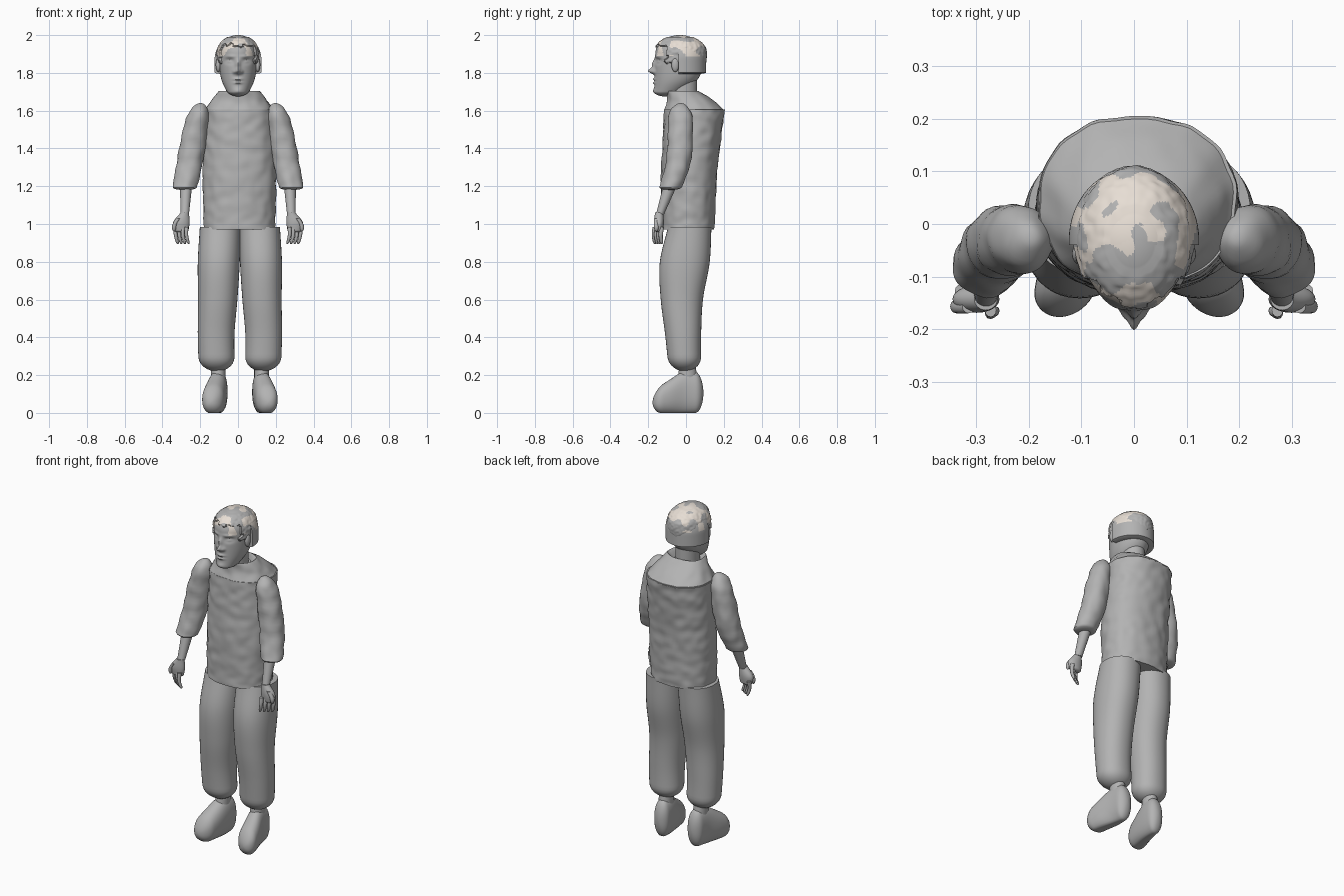
import bpy, bmesh, math
from mathutils import Vector, noise

cube = bpy.data.objects.get("Cube")
if cube:
    bpy.data.objects.remove(cube, do_unlink=True)


def material(name, rgb):
    m = bpy.data.materials.new(name)
    m.use_nodes = True
    m.diffuse_color = (*rgb, 1)
    m.node_tree.nodes["Principled BSDF"].inputs["Base Color"].default_value = (*rgb, 1)
    return m


GREY = material("plain grey", (.45, .45, .45))
CREAM = material("pale cream", (.8, .73, .66))


def along(values, t):
    """Smooth curve through evenly spaced values; a single number stays constant."""
    if not isinstance(values, tuple):
        return values
    spans = len(values) - 1
    i = min(int(t * spans), spans - 1)
    t = t * spans - i
    b, c = values[i], values[i + 1]
    a = values[i - 1] if i > 0 else 2 * b - c
    d = values[i + 2] if i + 2 <= spans else 2 * c - b
    slope_in, slope_out = (c - a) / 2, (d - b) / 2
    ease = t * t * (3 - 2 * t)
    return b + (c - b) * ease + t * (1 - t) * ((1 - t) * slope_in - t * slope_out)


def rounding(distance, length):
    """Radius factor that closes an end as a dome of the given length."""
    if distance >= length:
        return 1
    return math.sqrt(max(0, 1 - (1 - distance / length) ** 2))


def signed_power(value, power):
    return math.copysign(abs(value) ** (2 / power), value)


def loft(name, x, y, z, width, depth, ends=(0, 0), sides=24, rows=20, power=2,
         lengthwise=False, side=1, middle=0, shape=None, rule=None, cut=None):
    """Skin oval sections along a path; lengthwise sections stand upright along y."""
    bm = bmesh.new()
    loops = []
    for row in range(rows + 1):
        t = (1 - math.cos(math.pi * row / rows)) / 2
        centre = Vector((along(x, t), along(y, t), along(z, t)))
        dome = max(rounding(t, ends[0]) * rounding(1 - t, ends[1]), .01)
        loop = []
        for k in range(sides):
            angle = math.tau * k / sides
            u = signed_power(math.cos(angle), power) * along(width, t) * dome
            v = signed_power(math.sin(angle), power) * along(depth, t) * dome
            co = centre + (Vector((u, 0, v)) if lengthwise else Vector((u, v, 0)))
            if shape:
                co = shape(co, centre)
            loop.append(bm.verts.new((middle + side * co.x, co.y, co.z)))
        loops.append(loop)
    for low, high in zip(loops, loops[1:]):
        for k in range(sides):
            bm.faces.new((low[k - 1], low[k], high[k], high[k - 1]))
    bm.faces.new(loops[0])
    bm.faces.new(loops[-1])
    if cut is not None:
        # Keep only the part behind the cut, then close it
        geometry = bm.verts[:] + bm.edges[:] + bm.faces[:]
        bmesh.ops.bisect_plane(bm, geom=geometry, plane_co=(0, cut, 0),
                               plane_no=(0, 1, 0), clear_inner=True)
        bmesh.ops.holes_fill(bm, edges=[e for e in bm.edges if e.is_boundary])
    bmesh.ops.recalc_face_normals(bm, faces=bm.faces)
    for face in bm.faces:
        face.smooth = True
        if rule and rule(face.calc_center_median()):
            face.material_index = 1
    mesh = bpy.data.meshes.new(name)
    bm.to_mesh(mesh)
    bm.free()
    mesh.materials.append(GREY)
    mesh.materials.append(CREAM)
    mesh.set_sharp_from_angle(angle=math.radians(40))
    bpy.context.collection.objects.link(bpy.data.objects.new(name, mesh))


def outward(co, centre):
    return Vector((co.x - centre.x, co.y - centre.y, 0)).normalized()


def crumple(co, centre):
    return co + outward(co, centre) * .006 * noise.noise(co * 20)


def on_floor(co, centre):
    return Vector((co.x, co.y, max(co.z, 0)))


def patches(co):
    return co.z > 1.89 and noise.noise(co * 17) > .02


# Face relief: x, z, width, height, amount forward
RELIEF = {
    "nose tip": (0, 1.81, .015, .015, .034),
    "nose bridge": (0, 1.845, .012, .025, .016),
    "nostril": (.02, 1.805, .008, .009, .01),
    "eye socket": (.045, 1.862, .022, .014, -.014),
    "eyeball": (.045, 1.859, .014, .007, .009),
    "brow": (.04, 1.887, .025, .008, .006),
    "upper lip": (0, 1.767, .022, .006, .01),
    "lower lip": (0, 1.747, .02, .006, .01),
    "chin": (0, 1.705, .024, .014, .006),
}


def head_shape(co, centre):
    co = co.copy()
    out = outward(co, centre)
    # Raised hair with a ragged hairline
    ragged = .02 * noise.noise(co * 40)
    hairline = 1.945 + ragged - (.09 if co.y > ragged - .1 else 0)
    if hairline < co.z < 1.99:
        co += out * (.009 + .004 * noise.noise(co * 60))
    facing = min(1, max(0, -out.y * 1.5))
    for px, pz, wide, high, amount in RELIEF.values():
        for place in {px, -px}:
            spread = ((co.x - place) / wide) ** 2 + ((co.z - pz) / high) ** 2
            co.y -= facing * amount * math.exp(-spread)
    return co


# Head, hair and neck
loft("head", x=0, y=(-.11, -.056, -.036, -.03, -.033), z=(1.675, 2),
     width=(.045, .085, .1, .104, .104), depth=(.06, .11, .129, .132, .132),
     ends=(.08, .3), sides=128, rows=96, shape=head_shape, rule=patches)
loft("back_hair", x=0, y=-.03, z=(1.79, 2), width=.124, depth=.137,
     ends=(.06, .62), sides=64, rows=40, cut=-.04, rule=patches)
loft("neck", x=0, y=-.017, z=(1.63, 1.78), width=.064, depth=.076)

# Jacket body, with a sloping shoulder yoke that folds in at the collar
loft("torso", x=.008, y=(.01, .018, .044), z=(.972, 1.605),
     width=(.188, .194, .188), depth=(.14, .148, .161),
     sides=72, rows=64, power=2.25, shape=crumple)
loft("shoulder_yoke", x=.006, y=(.044, .025, -.013, -.015, -.015),
     z=(1.6, 1.65, 1.7, 1.7, 1.67), width=(.188, .15, .113, .1, .07),
     depth=(.161, .125, .087, .08, .07), sides=72, rows=32, power=2.25, shape=crumple)

for side, label in ((1, "left"), (-1, "right")):
    loft(label + "_ear", x=.104, y=-.057, z=(1.805, 1.88), width=.014, depth=.02,
         ends=(.5, .5), side=side)

    # Sleeve and forearm
    loft(label + "_sleeve", x=(.198, .228, .255, .283), y=(-.03, -.03, -.04, -.085),
         z=(1.64, 1.18), width=(.055, .067, .07, .064), depth=(.064, .066, .066, .058),
         ends=(.2, .03), sides=36, rows=36, shape=crumple, side=side)
    loft(label + "_forearm", x=(.275, .282), y=(-.085, -.138), z=(1.2, 1.05),
         width=(.032, .022), depth=(.036, .021), side=side)

    # Hand: palm, four fingers and thumb
    loft(label + "_palm", x=(.282, .3, .3), y=-.143, z=(1.06, .955),
         width=(.022, .044, .036), depth=(.021, .026, .02), ends=(0, .1), side=side)
    for finger in range(4):
        fx, fy = .33 - .019 * finger, -.128 - .012 * finger
        loft(f"{label}_finger_{finger + 1}", x=(fx, fx, fx - .012), y=(fy, fy - .006, fy),
             z=(.985, .893), width=(.011, .008), depth=(.013, .009),
             ends=(0, .15), sides=12, rows=12, side=side)
    loft(label + "_thumb", x=(.315, .336, .339), y=-.157, z=(1.03, .96),
         width=.012, depth=.013, ends=(0, .4), sides=12, rows=12, side=side)

    # Trouser leg gathered at the ankle
    loft(label + "_trouser_leg", x=(.105, .112, .117, .126, .122),
         y=(.02, -.007, -.022, -.015, -.005), z=(.985, .22),
         width=(.107, .111, .104, .097, .095), depth=(.115, .132, .112, .095, .086),
         ends=(0, .1), sides=40, rows=40, power=2.15, side=side, middle=.01)

    # Ankle and shoe with the toe turned out
    loft(label + "_ankle", x=.115, y=.008, z=(.25, .12), width=.039,
         depth=(.043, .06), side=side, middle=.01)
    loft(label + "_shoe", x=(.11, .116, .134, .152), y=(.092, -.177),
         z=(.105, .11, .085, .055), width=(.045, .05, .058, .056),
         depth=(.1, .115, .09, .06), ends=(.15, .2), sides=32, rows=32,
         power=2.3, lengthwise=True, shape=on_floor, side=side, middle=.01)
